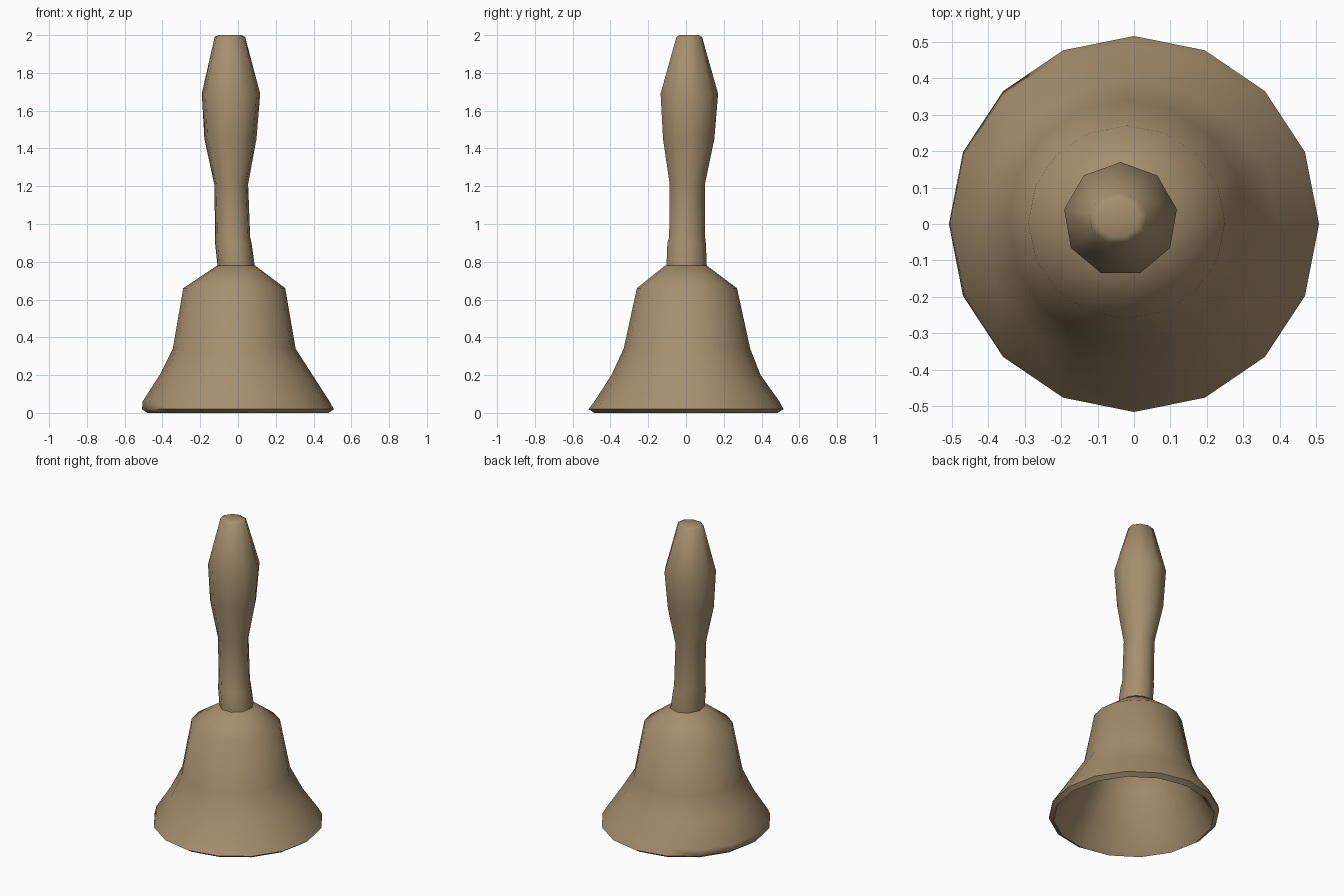
import bpy, bmesh, math

cube = bpy.data.objects.get("Cube")
if cube:
    bpy.data.objects.remove(cube, do_unlink=True)

# Single tan material
tan = bpy.data.materials.new("aged_brass")
tan.use_nodes = True
COLOR = (0.38, 0.275, 0.155, 1.0)
tan.diffuse_color = COLOR
shader = tan.node_tree.nodes["Principled BSDF"]
shader.inputs["Base Color"].default_value = COLOR
shader.inputs["Roughness"].default_value = 0.8


def loft(name, rings, sides, phase, crease):
    """Skin elliptical rings (z, centre x, centre y, radius x, radius y)."""
    bm = bmesh.new()
    loops = []
    for z, cx, cy, rx, ry in rings:
        loop = []
        for i in range(sides):
            a = phase + math.tau * i / sides
            loop.append(bm.verts.new((cx + rx * math.cos(a), cy + ry * math.sin(a), z)))
        loops.append(loop)
    for low, high in zip(loops, loops[1:]):
        for i in range(sides):
            j = (i + 1) % sides
            bm.faces.new((low[i], low[j], high[j], high[i]))
    bm.faces.new(loops[0])
    bm.faces.new(loops[-1])
    bmesh.ops.recalc_face_normals(bm, faces=bm.faces)
    mesh = bpy.data.meshes.new(name)
    bm.to_mesh(mesh)
    bm.free()
    mesh.materials.append(tan)
    obj = bpy.data.objects.new(name, mesh)
    bpy.context.collection.objects.link(obj)
    bpy.ops.object.select_all(action='DESELECT')
    obj.select_set(True)
    bpy.context.view_layer.objects.active = obj
    bpy.ops.object.shade_smooth_by_angle(angle=math.radians(crease))
    return obj


# Hollow bell: down the outside, around the lip, up the inside
loft("bell_body", [
    (0.78, -0.01, 0.0, 0.10, 0.11),
    (0.66, -0.02, 0.005, 0.27, 0.265),
    (0.34, -0.02, 0.005, 0.325, 0.335),
    (0.20, -0.01, 0.0, 0.405, 0.395),
    (0.06, -0.01, 0.005, 0.495, 0.49),
    (0.02, 0.0, 0.0, 0.508, 0.516),
    (0.00, 0.0, 0.0, 0.48, 0.485),
    (0.04, 0.0, 0.0, 0.45, 0.45),
    (0.20, -0.01, 0.0, 0.36, 0.355),
    (0.34, -0.02, 0.005, 0.285, 0.29),
    (0.60, -0.02, 0.005, 0.225, 0.225),
    (0.66, -0.02, 0.0, 0.10, 0.10),
], 16, 0.0, 65)

# Turned grip with a slim neck and a swollen upper half
loft("handle", [
    (0.72, -0.01, 0.0, 0.10, 0.11),
    (0.78, -0.01, 0.0, 0.10, 0.11),
    (0.90, -0.025, 0.0, 0.098, 0.105),
    (0.93, -0.028, 0.003, 0.094, 0.098),
    (1.21, -0.036, 0.004, 0.091, 0.096),
    (1.45, -0.04, 0.01, 0.14, 0.14),
    (1.69, -0.037, 0.013, 0.157, 0.157),
    (1.99, -0.043, 0.015, 0.082, 0.07),
    (2.00, -0.043, 0.015, 0.06, 0.052),
], 9, math.pi / 2, 65)
